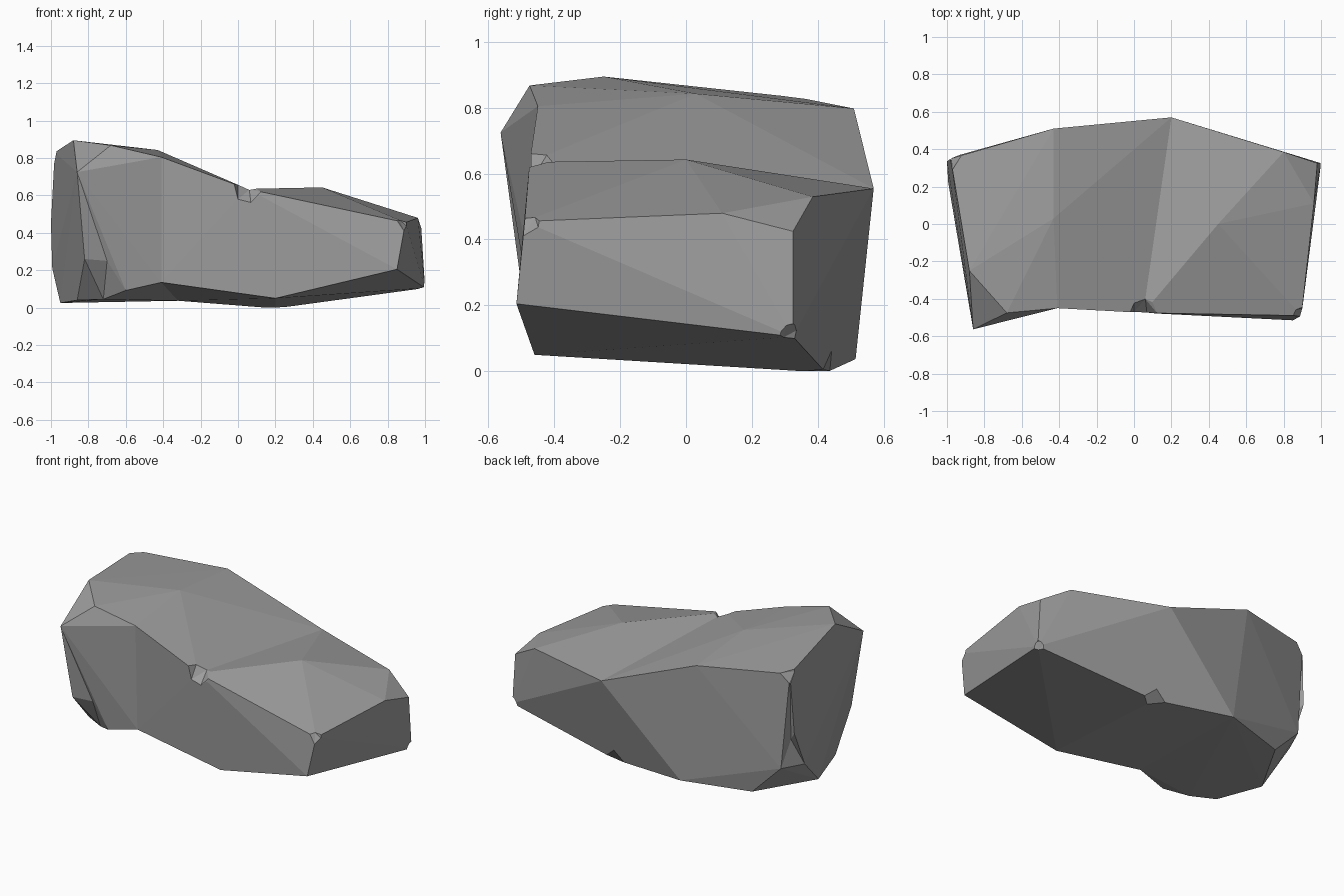
import bpy, bmesh
from mathutils import Vector

if "Cube" in bpy.data.objects:
    bpy.data.objects.remove(bpy.data.objects["Cube"])

# Shared rings where neighbouring lobes of the boulder meet
ring_left = [(-.43, .51, .798), (-.43, .03, .843), (-.41, -.45, .805),
             (-.41, -.43, .135), (-.32, .515, .037)]
ring_mid = [(.2, .57, .555), (.05, -.475, .635), (.2, -.46, .05), (.2, .425, -.004)]

# Corner points of the two ends
left_end = [(-.88, -.25, .895), (-.68, -.475, .868), (-.86, -.563, .725),
            (-.98, .35, .83), (-1, .335, .45), (-.993, .22, .21),
            (-.93, .37, .22), (-.74, .39, .03), (-.95, .02, .025),
            (-.86, -.28, .04), (-.72, -.36, .045), (-.6, -.455, .092),
            (-.82, -.5, .26)]
right_end = [(.45, 0, .643), (.8, .385, .53), (.962, .11, .48),
             (.98, .325, .425), (1, .325, .105), (.85, -.515, .205),
             (.895, -.49, .455)]

lobes = [(left_end + ring_left, [ring_left]),
         (ring_left + ring_mid, [ring_left, ring_mid]),
         (ring_mid + right_end, [ring_mid])]
# Corners with a small broken chip, and the chip size
chips = {ring_mid[1]: .075, ring_mid[3]: .07, left_end[3]: .06,
         right_end[4]: .04, right_end[6]: .045}
# Edges that are knocked inwards: two ends and where the middle goes
dents = [(left_end[12], left_end[11], (-.7, -.466, .25)),
         (left_end[4], left_end[6], (-.945, .29, .38))]


def key(co):
    return tuple(round(c, 3) for c in co)


# Hull each lobe and weld them, leaving out the inner walls
bm = bmesh.new()
verts = {}
for points, rings in lobes:
    hull = bmesh.new()
    for p in points:
        hull.verts.new(p)
    bmesh.ops.convex_hull(hull, input=hull.verts[:])
    inner = [{key(p) for p in r} for r in rings]
    for f in hull.faces:
        keys = [key(v.co) for v in f.verts]
        if any(set(keys) <= r for r in inner):
            continue
        for k in keys:
            if k not in verts:
                verts[k] = bm.verts.new(k)
        corner = [verts[k] for k in keys]
        if not bm.faces.get(corner):
            bm.faces.new(corner)
    hull.free()

bmesh.ops.holes_fill(bm, edges=[e for e in bm.edges if e.is_boundary], sides=0)
bmesh.ops.recalc_face_normals(bm, faces=bm.faces[:])

# Knock in the dented edges
for a, b, target in dents:
    mid = (Vector(a) + Vector(b)) / 2
    edge = min(bm.edges, key=lambda e: (
        (e.verts[0].co + e.verts[1].co) / 2 - mid).length)
    new_edge, v = bmesh.utils.edge_split(edge, edge.verts[0], .5)
    # Fan the neighbouring faces out from the new corner
    for f in list(v.link_faces):
        far = [w for w in f.verts if w != v
               and not any(v in e.verts for e in w.link_edges if e in f.edges)]
        if far:
            bmesh.utils.face_split(f, v, far[0])
    v.co = target

# Chip the worn corners
for p, size in chips.items():
    co = Vector(p)
    v = min(bm.verts, key=lambda q: (q.co - co).length)
    bmesh.ops.bevel(bm, geom=[v], offset=size, offset_type='OFFSET',
                    segments=1, profile=.5, affect='VERTICES')
bmesh.ops.triangulate(bm, faces=[f for f in bm.faces if len(f.verts) > 4])

# Stand on the ground
low = min(v.co.z for v in bm.verts)
bmesh.ops.translate(bm, vec=(0, 0, -low), verts=bm.verts[:])
bmesh.ops.recalc_face_normals(bm, faces=bm.faces[:])

mesh = bpy.data.meshes.new("boulder")
bm.to_mesh(mesh)
bm.free()
stone = bpy.data.materials.new("stone grey")
stone.diffuse_color = (.34, .34, .34, 1)
stone.use_nodes = True
stone.node_tree.nodes["Principled BSDF"].inputs["Base Color"].default_value = stone.diffuse_color
mesh.materials.append(stone)
bpy.context.collection.objects.link(bpy.data.objects.new("boulder", mesh))
